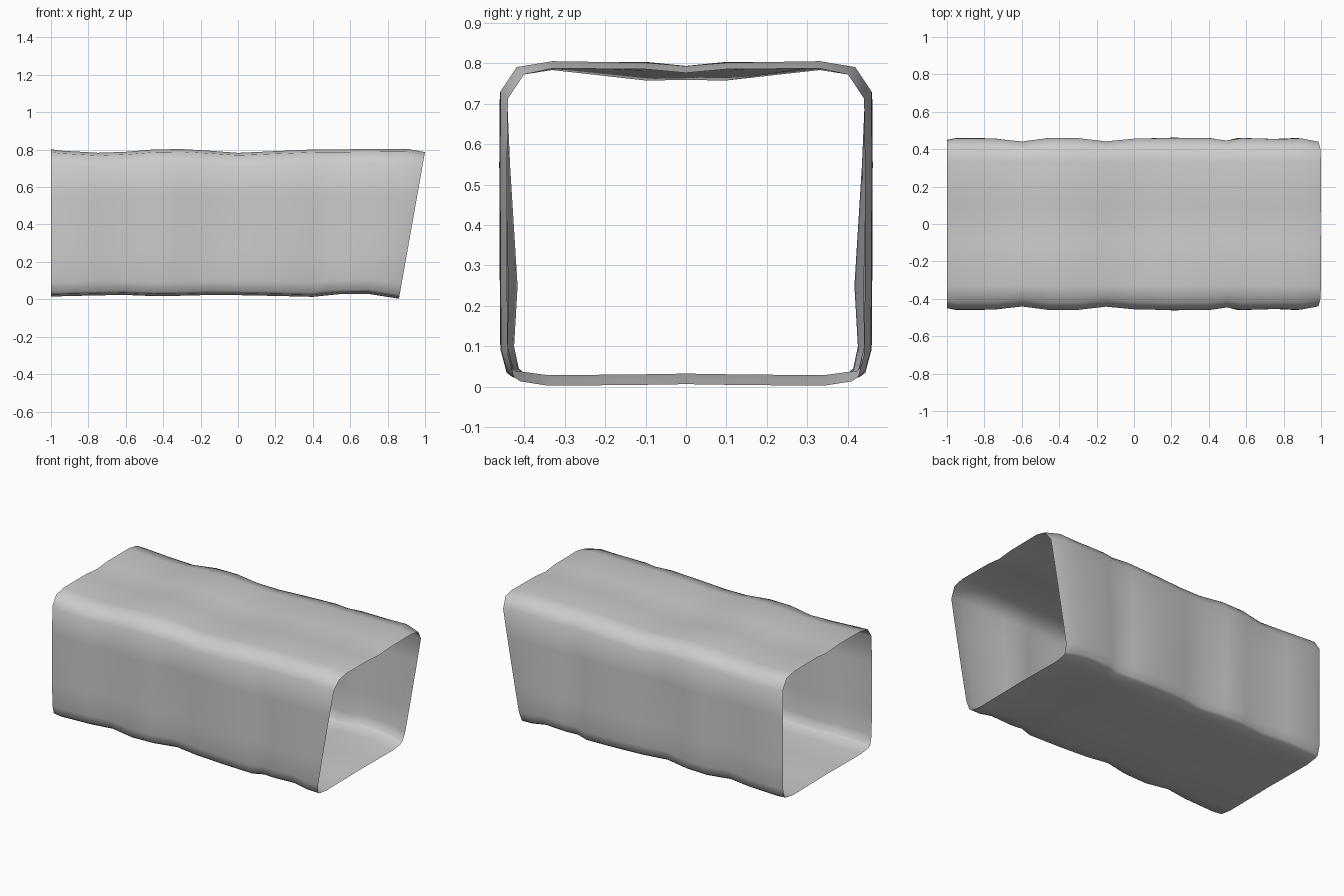
import bpy, bmesh

cube = bpy.data.objects.get("Cube")
if cube:
    bpy.data.objects.remove(cube, do_unlink=True)

# Grey painted sheet
grey = bpy.data.materials.new("plain_grey")
grey.use_nodes = True
colour = (0.6, 0.6, 0.6, 1)
grey.diffuse_color = colour
grey.node_tree.nodes["Principled BSDF"].inputs["Base Color"].default_value = colour

# Half cross-section (y, z) from the middle of the roof round to the middle of the floor
HALF = [(0, .795), (.1, .805), (.33, .805), (.42, .79), (.46, .73), (.462, .55),
        (.462, .25), (.46, .08), (.445, .025), (.43, .014), (.34, .003), (.12, .005), (0, .007)]
MIRROR = [(-y, z) for y, z in reversed(HALF[1:-1])]
PROFILE = HALF + MIRROR

# Stations along the tube: x, side inset, roof drop, floor lift, side dent, roof dent
STATIONS = [
    (-1.0, .012, .003, .012, .000, .000),
    (-.95, .002, .010, .013, .000, .002),
    (-.75, .003, .021, .018, .003, .010),
    (-.60, .019, .016, .020, .010, .008),
    (-.45, .000, .004, .014, .004, .000),
    (-.30, .001, .002, .016, .008, .000),
    (-.15, .018, .010, .020, .028, .010),
    (.00, .004, .020, .019, .010, .028),
    (.20, .000, .012, .015, .002, .012),
    (.40, .001, .004, .010, .002, .002),
    (.50, .014, .003, .018, .010, .002),
    (.58, .001, .003, .024, .002, .000),
    (.78, .006, .001, .026, .004, .004),
    (.90, .002, .000, .012, .002, .004),
    (1.0, .020, .018, .000, .000, .002),
]


def shell_point(station, y, z):
    x, inset, drop, lift, side_dent, roof_dent = station
    side = 1 if y > 0 else -1
    if abs(y) > .4:
        bulge = max(0, 1 - abs(z - .25) / .45)
        y -= side * (inset + side_dent * bulge)
    if z > .7:
        z -= drop + roof_dent * max(0, 1 - abs(abs(y) - .1) / .25)
    elif z < .1:
        z += lift
    # The far mouth leans outward towards the roof
    lean = max(0, (x - .4) / .6)
    return (x - .14 * lean * (1 - z / .79), y, z)


bm = bmesh.new()
rings = [[bm.verts.new(shell_point(s, y, z)) for y, z in PROFILE] for s in STATIONS]
count = len(PROFILE)
for a, b in zip(rings, rings[1:]):
    for i in range(count):
        j = (i + 1) % count
        bm.faces.new((a[i], a[j], b[j], b[i])).smooth = True
bmesh.ops.recalc_face_normals(bm, faces=bm.faces)

# An open tube has no inside, so make sure the normals point away from the axis
bm.normal_update()
if sum(f.normal.z * (f.calc_center_median().z - .4) for f in bm.faces) < 0:
    bmesh.ops.reverse_faces(bm, faces=bm.faces)

mesh = bpy.data.meshes.new("dented_tunnel_shell")
bm.to_mesh(mesh)
bm.free()
mesh.materials.append(grey)
shell = bpy.data.objects.new("dented_tunnel_shell", mesh)
bpy.context.collection.objects.link(shell)
